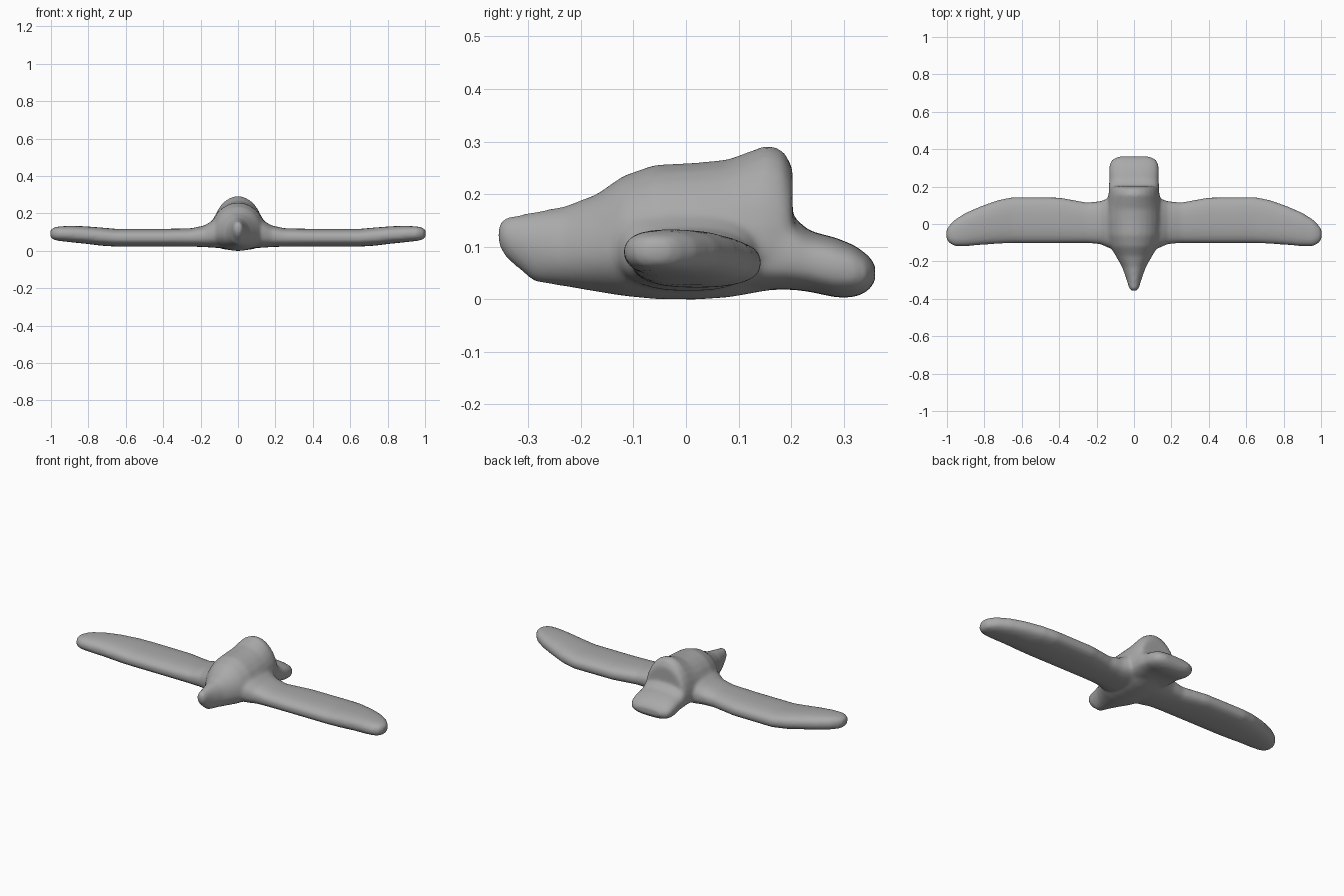
import bpy, bmesh, math
from mathutils import Vector

cube = bpy.data.objects.get("Cube")
if cube:
    bpy.data.objects.remove(cube, do_unlink=True)

grey = bpy.data.materials.new("clay grey")
grey.use_nodes = True
colour = (0.4, 0.4, 0.4, 1)
grey.diffuse_color = colour
grey.node_tree.nodes["Principled BSDF"].inputs["Base Color"].default_value = colour

bm = bmesh.new()


def spow(v, e):
    return math.copysign(abs(v) ** e, v)


def loft(sections, place, power=1.0, sides=28):
    """Skin rounded rings; section = (station, low, high, bottom, top, height of widest point)."""
    rings = []
    for s, a, b, z0, z1, zm in sections:
        ring = []
        for i in range(sides):
            t = math.tau * i / sides
            u = (a + b) / 2 + (b - a) / 2 * spow(math.cos(t), power)
            k = spow(math.sin(t), power)
            z = zm + k * ((z1 - zm) if k > 0 else (zm - z0))
            ring.append(bm.verts.new(place(s, u, z)))
        rings.append(ring)
    faces = [bm.faces.new(rings[0]), bm.faces.new(rings[-1])]
    for r, q in zip(rings, rings[1:]):
        for i in range(sides):
            j = (i + 1) % sides
            faces.append(bm.faces.new((r[i], r[j], q[j], q[i])))
    bmesh.ops.recalc_face_normals(bm, faces=faces)


def along_y(s, u, z):
    return Vector((u, s, z))


# Body from beak to raised crest: y, half width, bottom, top, widest height
body = [(-.358, .014, .105, .143, .125), (-.345, .026, .08, .156, .12),
        (-.29, .042, .033, .166, .10), (-.23, .064, .024, .177, .09),
        (-.17, .098, .014, .20, .09), (-.12, .128, .006, .235, .09),
        (-.06, .145, 0, .256, .095), (.02, .15, -.001, .26, .095),
        (.08, .147, .003, .266, .095), (.12, .142, .010, .281, .095),
        (.155, .138, .016, .294, .095), (.185, .132, .02, .284, .095),
        (.203, .122, .022, .25, .09)]
loft([(y, -w, w, a, b, m) for y, w, a, b, m in body], along_y)

# Broad flat tail
tail = [(.10, .13, .018, .19, .08), (.20, .135, .018, .16, .08),
        (.235, .132, .014, .13, .07), (.285, .134, .003, .117, .06),
        (.32, .13, .003, .103, .055), (.345, .117, .014, .085, .05),
        (.36, .085, .032, .067, .05)]
loft([(y, -w, w, a, b, m) for y, w, a, b, m in tail], along_y, .75)

# Wings: x, front y, rear y, bottom, top
wing = [(0, -.14, .15, .012, .19), (.13, -.13, .14, .016, .165),
        (.18, -.108, .122, .02, .135), (.25, -.102, .115, .022, .12),
        (.40, -.102, .142, .022, .117), (.65, -.102, .144, .022, .117),
        (.73, -.106, .127, .027, .124), (.82, -.112, .095, .038, .131),
        (.90, -.119, .060, .046, .133), (.96, -.118, .022, .053, .13),
        (.99, -.10, -.01, .06, .122), (1.004, -.075, -.035, .075, .11)]
for side in (1, -1):
    loft([(x, f, r, a, b, (a + b) / 2) for x, f, r, a, b in wing],
         lambda s, u, z: Vector((side * s, u, z)), .8)

mesh = bpy.data.meshes.new("bird")
bm.to_mesh(mesh)
bm.free()
mesh.materials.append(grey)
bird = bpy.data.objects.new("bird", mesh)
bpy.context.collection.objects.link(bird)

# Fuse the parts into one soft clay form
fuse = bird.modifiers.new("fuse", 'REMESH')
fuse.mode = 'VOXEL'
fuse.voxel_size = 0.009
fuse.use_smooth_shade = True
soften = bird.modifiers.new("soften", 'SMOOTH')
soften.factor = 0.5
soften.iterations = 8
